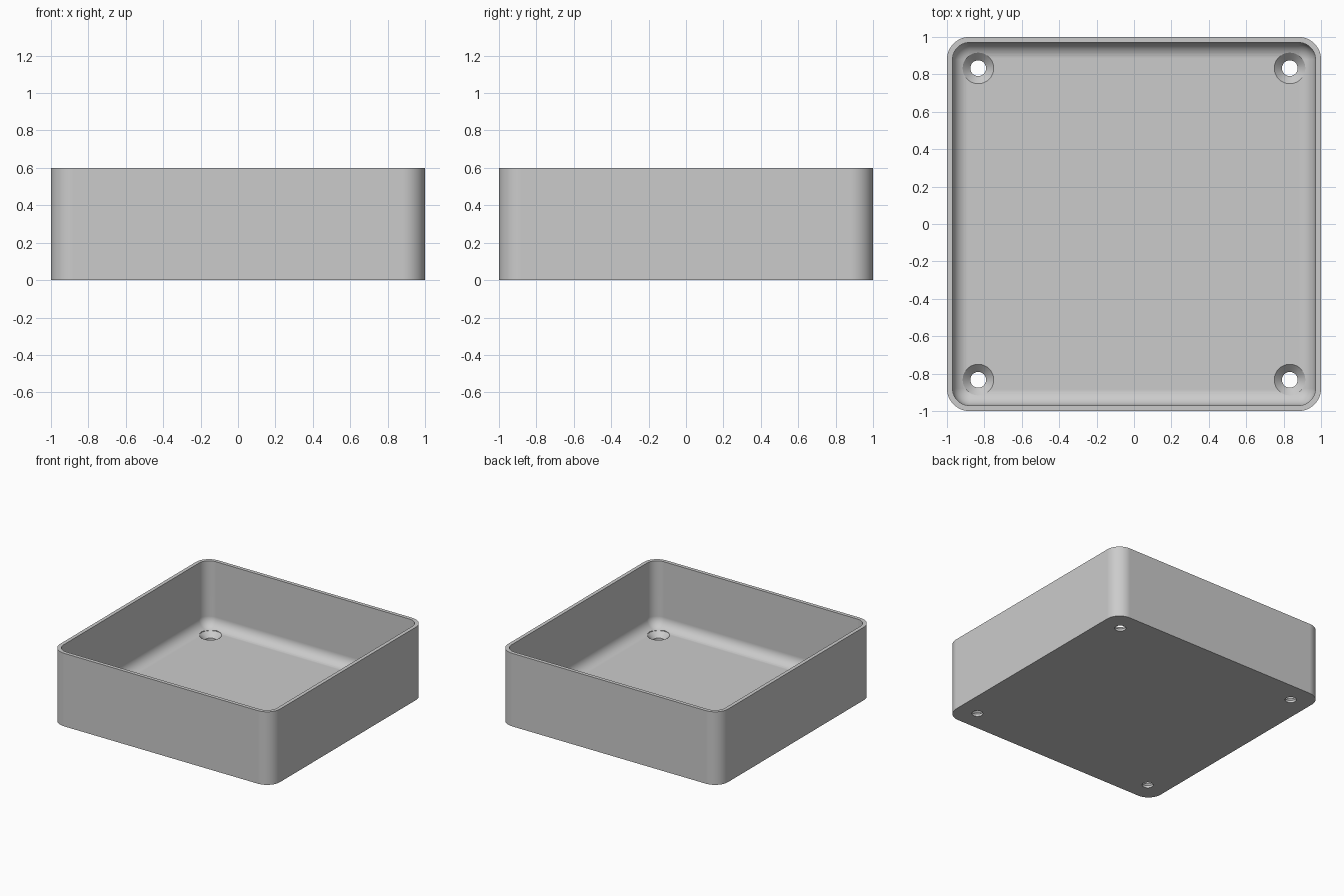
import bpy
import bmesh
from math import sin, cos, pi

cube = bpy.data.objects.get("Cube")
if cube:
    bpy.data.objects.remove(cube, do_unlink=True)

HEIGHT, FLOOR, WALL = 0.6, 0.06, 0.03
OUTER_R, FILLET = 0.12, 0.085
HOLE_POS, HOLE_R, SINK_R = 0.833, 0.042, 0.083

grey = bpy.data.materials.new("plain grey")
grey.use_nodes = True
grey.diffuse_color = (0.6, 0.6, 0.6, 1)
grey.node_tree.nodes["Principled BSDF"].inputs["Base Color"].default_value = (0.6, 0.6, 0.6, 1)


def rounded_square(inset, z, steps=12):
    """Square outline with round corners, moved inward by inset."""
    radius = OUTER_R - inset
    centre = 1 - OUTER_R
    points = []
    for corner, (sx, sy) in enumerate([(1, 1), (-1, 1), (-1, -1), (1, -1)]):
        for i in range(steps + 1):
            a = (corner + i / steps) * pi / 2
            points.append((sx * centre + radius * cos(a), sy * centre + radius * sin(a), z))
    return points


def circle(x, y, r, z, n=48):
    return [(x + r * cos(2 * pi * i / n), y + r * sin(2 * pi * i / n), z) for i in range(n)]


def loft(bm, outlines):
    """Join a stack of outlines into a closed solid."""
    rings = [[bm.verts.new(p) for p in outline] for outline in outlines]
    for a, b in zip(rings, rings[1:]):
        for i in range(len(a)):
            j = (i + 1) % len(a)
            bm.faces.new((a[i], a[j], b[j], b[i]))
    bm.faces.new(rings[0][::-1])
    bm.faces.new(rings[-1])


def make_object(name, bm):
    bmesh.ops.recalc_face_normals(bm, faces=bm.faces)
    mesh = bpy.data.meshes.new(name)
    bm.to_mesh(mesh)
    bm.free()
    mesh.materials.append(grey)
    obj = bpy.data.objects.new(name, mesh)
    bpy.context.collection.objects.link(obj)
    return obj


# Tray: outer wall, rim, inner wall, then the fillet down to the floor
outlines = [rounded_square(0, 0), rounded_square(0, HEIGHT), rounded_square(WALL, HEIGHT)]
for i in range(11):
    a = i / 10 * pi / 2
    outlines.append(rounded_square(WALL + FILLET * (1 - cos(a)), FLOOR + FILLET * (1 - sin(a))))
bm = bmesh.new()
loft(bm, outlines)
tray = make_object("tray", bm)

# Countersunk screw holes in the four corners
bm = bmesh.new()
for x in (-HOLE_POS, HOLE_POS):
    for y in (-HOLE_POS, HOLE_POS):
        loft(bm, [circle(x, y, HOLE_R, -0.05),
                  circle(x, y, HOLE_R, FLOOR - (SINK_R - HOLE_R)),
                  circle(x, y, SINK_R, FLOOR),
                  circle(x, y, SINK_R, FLOOR + 0.15)])
cutter = make_object("screw_hole_cutter", bm)
cutter.hide_render = True

cut = tray.modifiers.new("screw holes", "BOOLEAN")
cut.operation = "DIFFERENCE"
cut.solver = "EXACT"
cut.object = cutter

bpy.ops.object.select_all(action="DESELECT")
tray.select_set(True)
bpy.context.view_layer.objects.active = tray
bpy.ops.object.modifier_apply(modifier=cut.name)
bpy.data.objects.remove(cutter, do_unlink=True)

# Smooth curves, sharp rims, flat floor
bpy.ops.object.shade_smooth_by_angle(angle=pi / 6)
weighted = tray.modifiers.new("flat floor", "WEIGHTED_NORMAL")
weighted.keep_sharp = True
